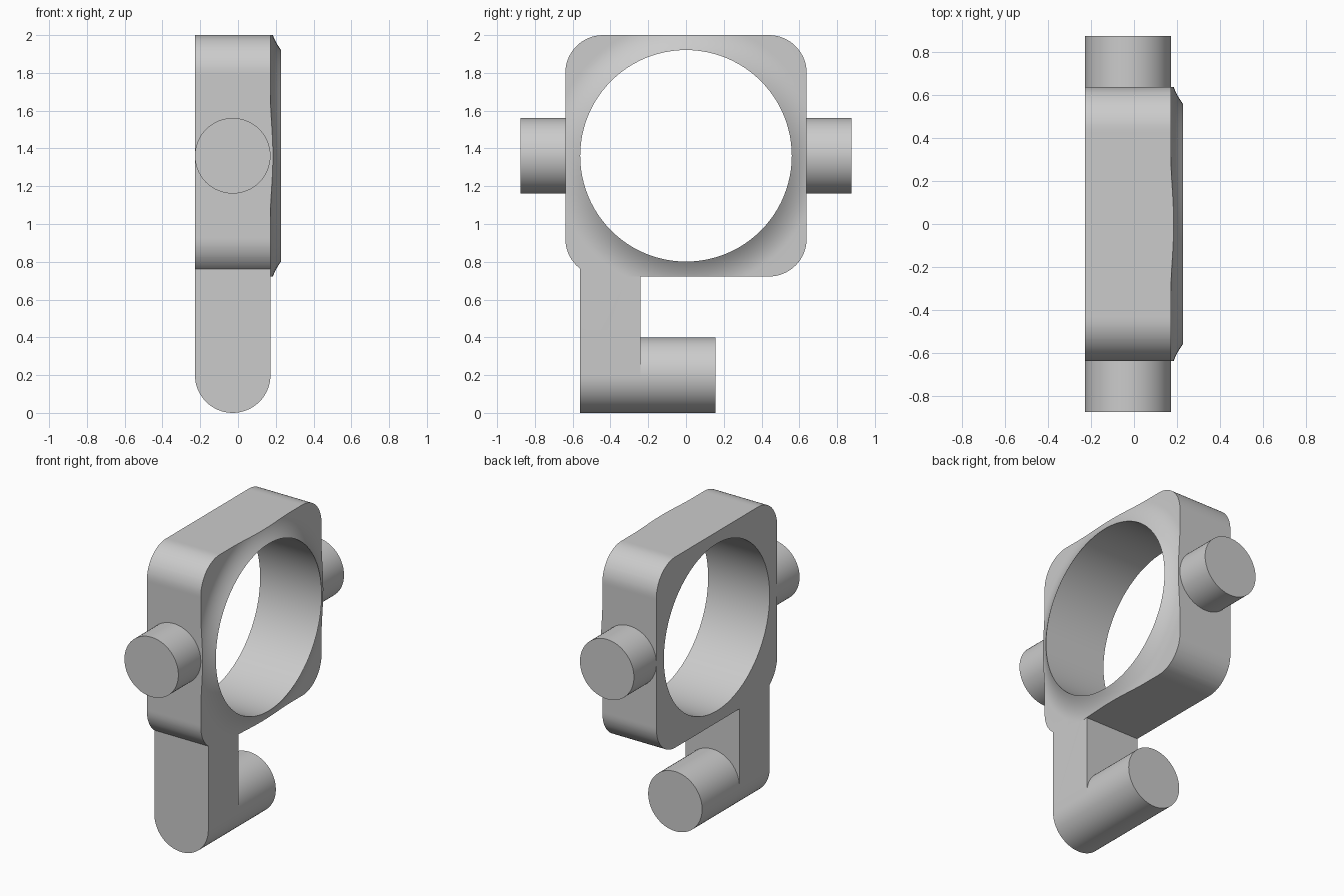
import bpy, bmesh
from math import sin, cos, pi
from mathutils import Vector

if "Cube" in bpy.data.objects:
    bpy.data.objects.remove(bpy.data.objects["Cube"])

grey = bpy.data.materials.new("plain grey")
grey.use_nodes = True
COLOUR = (0.6, 0.6, 0.6, 1)
grey.diffuse_color = COLOUR
grey.node_tree.nodes["Principled BSDF"].inputs["Base Color"].default_value = COLOUR

HUB_Z = 1.361      # height of the bore axis
HALF = 0.639       # half width of the square frame
BORE = 0.56
BACK, FACE, LIP = -0.228, 0.172, 0.228
MID_X = (BACK + FACE) / 2
ROD = (FACE - BACK) / 2


def finish(name, bm):
    bmesh.ops.recalc_face_normals(bm, faces=bm.faces)
    mesh = bpy.data.meshes.new(name)
    bm.to_mesh(mesh)
    bm.free()
    mesh.materials.append(grey)
    obj = bpy.data.objects.new(name, mesh)
    bpy.context.collection.objects.link(obj)
    return obj


def extrude(name, points, offset):
    """Solid made by sweeping a flat outline along an offset."""
    bm = bmesh.new()
    face = bm.faces.new([bm.verts.new(p) for p in points])
    moved = bmesh.ops.extrude_face_region(bm, geom=[face], use_keep_orig=True)["geom"]
    bmesh.ops.translate(bm, vec=Vector(offset),
                        verts=[v for v in moved if isinstance(v, bmesh.types.BMVert)])
    return finish(name, bm)


def arc(cx, cz, r, start, end, n):
    return [(cx + r * cos(start + (end - start) * i / n),
             cz + r * sin(start + (end - start) * i / n)) for i in range(n + 1)]


def rod(name, z, y0, y1):
    ring = arc(MID_X, z, ROD, 0, 2 * pi, 64)[:-1]
    return extrude(name, [(x, y0, h) for x, h in ring], (0, y1 - y0, 0))


def boolean(obj, other, operation):
    mod = obj.modifiers.new(operation.lower(), "BOOLEAN")
    mod.operation, mod.solver, mod.object = operation, "EXACT", other
    bpy.context.view_layer.objects.active = obj
    bpy.ops.object.modifier_apply(modifier=mod.name)
    bpy.data.objects.remove(other)


# Turned ring: straight bore, raised lip that sweeps down to the flat face
SWEEP = 0.15
profile = [(BORE, BACK), (BORE, LIP)]
for i in range(1, 11):
    t = i / 10
    profile.append((BORE + SWEEP * t, FACE + (LIP - FACE) * (1 - t) ** 2))
profile += [(1.1, FACE), (1.1, BACK)]
STEPS = 96
bm = bmesh.new()
rings = []
for s in range(STEPS):
    a = 2 * pi * s / STEPS
    rings.append([bm.verts.new((x, r * cos(a), HUB_Z + r * sin(a))) for r, x in profile])
for s in range(STEPS):
    a, b = rings[s], rings[(s + 1) % STEPS]
    for k in range(len(profile)):
        m = (k + 1) % len(profile)
        bm.faces.new((a[k], a[m], b[m], b[k]))
frame = finish("bearing_frame", bm)

# Trim the ring to a rounded square
CORNER = 0.2
inner = HALF - CORNER
outline = []
for q, (sy, sz) in enumerate([(1, 1), (-1, 1), (-1, -1), (1, -1)]):
    outline += arc(sy * inner, HUB_Z + sz * inner, CORNER, q * pi / 2, (q + 1) * pi / 2, 16)
square = extrude("square_trim", [(-0.5, y, z) for y, z in outline], (1, 0, 0))
boolean(frame, square, "INTERSECT")

# Hanging arm with a half-round foot
ARM_FRONT, ARM_BACK = -0.56, -0.24
arm_shape = arc(MID_X, ROD, ROD, pi, 2 * pi, 32) + [(FACE, 0.79), (BACK, 0.79)]
arm = extrude("arm", [(x, ARM_FRONT, z) for x, z in arm_shape], (0, ARM_BACK - ARM_FRONT, 0))
boolean(frame, arm, "UNION")

# Side pins and the lower peg
parts = [frame,
         rod("front_pin", HUB_Z, -0.877, -0.6),
         rod("back_pin", HUB_Z, 0.6, 0.877),
         rod("lower_peg", ROD, ARM_BACK, 0.155)]

for obj in parts:
    bpy.ops.object.select_all(action="DESELECT")
    obj.select_set(True)
    bpy.context.view_layer.objects.active = obj
    bpy.ops.object.shade_smooth_by_angle(angle=0.4)
